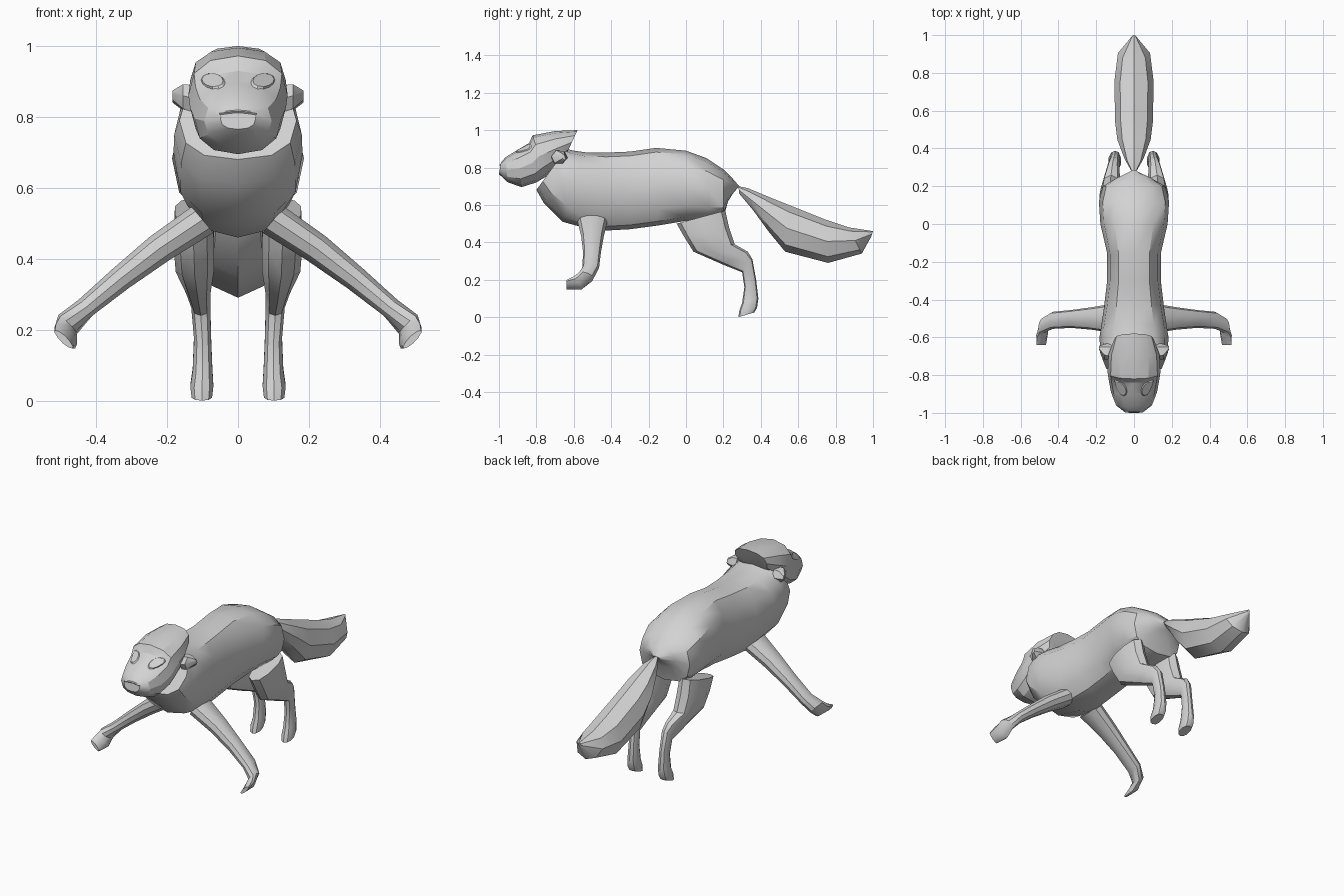
import bpy, bmesh, math
from mathutils import Vector
from mathutils.bvhtree import BVHTree

if "Cube" in bpy.data.objects:
    bpy.data.objects.remove(bpy.data.objects["Cube"])

fur = bpy.data.materials.new("light grey")
fur.diffuse_color = (0.65, 0.65, 0.65, 1)
fur.use_nodes = True
fur.node_tree.nodes["Principled BSDF"].inputs["Base Color"].default_value = fur.diffuse_color


def finish(name, bm, mirror=False, angle=35):
    bmesh.ops.recalc_face_normals(bm, faces=bm.faces)
    me = bpy.data.meshes.new(name)
    bm.to_mesh(me)
    bm.free()
    ob = bpy.data.objects.new(name, me)
    bpy.context.collection.objects.link(ob)
    me.materials.append(fur)
    if mirror:
        ob.modifiers.new("Mirror", 'MIRROR')
    bpy.ops.object.select_all(action='DESELECT')
    bpy.context.view_layer.objects.active = ob
    ob.select_set(True)
    bpy.ops.object.shade_smooth_by_angle(angle=math.radians(angle))
    return ob


def loft(name, rings, n=12, power=1.0, mirror=False, angle=35):
    """Skin rings given as (point, opposite point, side half-vector)."""
    bm = bmesh.new()
    loops = []
    for p, q, s in rings:
        p, q, s = Vector(p), Vector(q), Vector(s)
        c, a = (p + q) / 2, (p - q) / 2
        loop = []
        for i in range(n):
            t = 2 * math.pi * i / n
            u, v = math.cos(t), math.sin(t)
            u = math.copysign(abs(u) ** power, u)
            v = math.copysign(abs(v) ** power, v)
            loop.append(bm.verts.new(c + a * u + s * v))
        loops.append(loop)
    for A, B in zip(loops, loops[1:]):
        for i in range(n):
            j = (i + 1) % n
            bm.faces.new((A[i], A[j], B[j], B[i]))
    bm.faces.new(loops[0])
    bm.faces.new(loops[-1])
    return finish(name, bm, mirror, angle)


def side_rings(rows, x=0):
    """Rows of (y1, z1, y2, z2, half width[, x]) seen from the side."""
    out = []
    for r in rows:
        cx = r[5] if len(r) > 5 else x
        out.append(((cx, r[0], r[1]), (cx, r[2], r[3]), (r[4], 0, 0)))
    return out


# Body with slanted neck opening
loft("body", side_rings([
    (-.64, .90, -.80, .68, .165), (-.60, .89, -.76, .61, .180),
    (-.53, .88, -.66, .51, .182), (-.42, .88, -.48, .46, .160),
    (-.30, .885, -.30, .47, .142), (-.16, .905, -.15, .49, .142),
    (0, .89, 0, .515, .178), (.11, .85, .13, .515, .186),
    (.20, .79, .20, .53, .165), (.25, .74, .225, .62, .10),
    (.285, .70, .25, .66, .02)]), n=12, power=.8)

# Head: muzzle, brow and hooded back
head = loft("head", side_rings([
    (-.99, .825, -1.0, .765, .05), (-.965, .855, -.955, .722, .095),
    (-.90, .895, -.88, .695, .122), (-.84, .93, -.80, .72, .135),
    (-.82, .972, -.75, .75, .14), (-.70, .995, -.68, .81, .135),
    (-.58, 1.0, -.64, .87, .105)]), n=12, power=.85, angle=28)

# Bushy tail
loft("tail", side_rings([
    (.28, .70, .285, .66, .015), (.33, .69, .36, .57, .05),
    (.45, .64, .44, .46, .088), (.55, .60, .53, .35, .10),
    (.75, .52, .76, .29, .104), (.87, .48, .94, .34, .085),
    (1.0, .46, .99, .43, .01)]), n=8)

# Hind legs: thigh, hock, foot
loft("hind_leg", side_rings([
    (-.05, .50, .21, .57, .055, .125), (-.01, .43, .23, .48, .060, .125),
    (.04, .35, .26, .39, .056, .122), (.20, .28, .33, .35, .036, .112),
    (.30, .24, .355, .31, .028, .105), (.312, .16, .375, .20, .025, .10),
    (.30, .075, .387, .10, .029, .10), (.285, .035, .38, .05, .034, .102),
    (.28, 0, .365, .025, .030, .102)]), n=10, power=.85, mirror=True)

# Splayed front legs, side vector perpendicular to the slope
arm = []
for x, z, front, back, w in [(.10, .51, -.58, -.42, .05), (.22, .43, -.56, -.44, .045),
                             (.33, .345, -.55, -.455, .037), (.43, .262, -.555, -.465, .031)]:
    arm.append(((x, front, z), (x, back, z), (w * .64, 0, w * .77)))
arm += [((.485, -.58, .225), (.475, -.495, .205), (.026, 0, .024)),
        ((.497, -.605, .215), (.475, -.555, .150), (.029, 0, .013)),
        ((.505, -.640, .195), (.478, -.640, .150), (.022, 0, .012))]
loft("front_leg", arm, n=10, power=.9, mirror=True)

# Ears folded against the sides of the head
loft("ear", [((.12, -.72, .85), (.12, -.63, .85), (0, 0, .045)),
             ((.155, -.72, .86), (.155, -.635, .85), (0, .005, .04)),
             ((.185, -.665, .865), (.185, -.645, .85), (0, 0, .015))],
     n=6, mirror=True)

# Eyes: thin plates laid onto the face
hm = bmesh.new()
hm.from_mesh(head.data)
tree = BVHTree.FromBMesh(hm)


def on_face(x, z, lift):
    hit = tree.ray_cast(Vector((x, -2, z)), Vector((0, 1, 0)))
    return hit[0] + hit[1] * lift


bm = bmesh.new()
rims = []
for k, lift in ((1.0, .0005), (.85, .006)):
    ring = []
    for i in range(12):
        t = 2 * math.pi * i / 12
        ring.append(bm.verts.new(on_face(.07 + .034 * k * math.cos(t),
                                         .90 + (.022 * math.sin(t) + .004 * math.cos(t)) * k, lift)))
    rims.append(ring)
for i in range(12):
    j = (i + 1) % 12
    bm.faces.new((rims[0][i], rims[0][j], rims[1][j], rims[1][i]))
bm.faces.new(rims[1])
finish("eye", bm, mirror=True, angle=25)

# Mouth: slim curved lip plate
bm = bmesh.new()
rows = []
for i in range(9):
    x = -.05 + .1 * i / 8
    z = .815 - 2.5 * x * x
    rows.append([bm.verts.new(on_face(x, z + dz, l)) for dz, l in ((.004, .0005), (0, .005), (-.004, .0005))])
for A, B in zip(rows, rows[1:]):
    for k in range(2):
        bm.faces.new((A[k], A[k + 1], B[k + 1], B[k]))
finish("mouth", bm)
hm.free()
